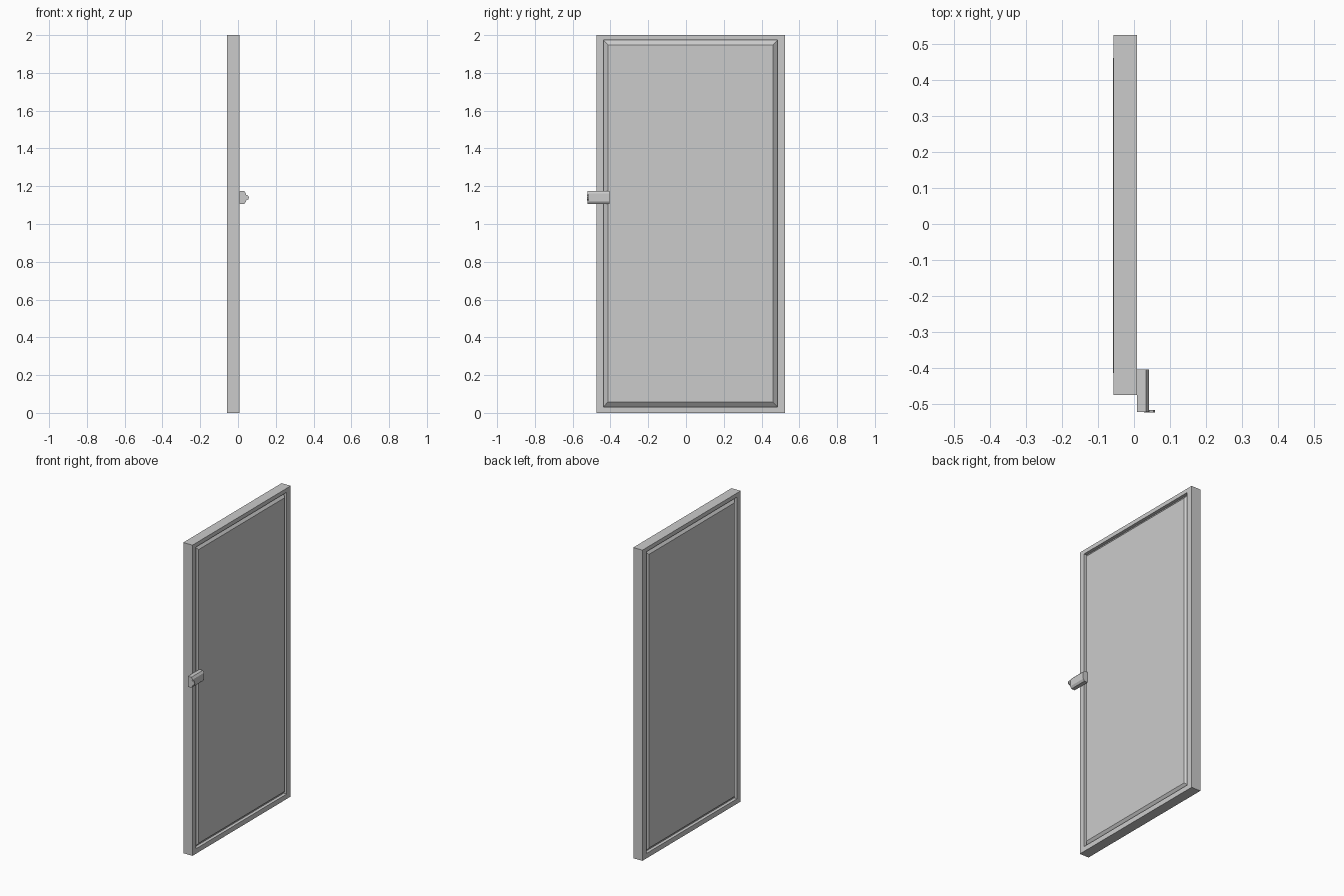
import bpy, bmesh, math
from mathutils import Matrix

if "Cube" in bpy.data.objects:
    bpy.data.objects.remove(bpy.data.objects["Cube"])


def finish(name, bm):
    bmesh.ops.recalc_face_normals(bm, faces=bm.faces)
    me = bpy.data.meshes.new(name)
    bm.to_mesh(me)
    bm.free()
    ob = bpy.data.objects.new(name, me)
    bpy.context.collection.objects.link(ob)
    return ob


def ring(bm, x, y0, y1, z0, z1):
    return [bm.verts.new((x, y, z)) for y, z in ((y0, z0), (y1, z0), (y1, z1), (y0, z1))]


def bridge(bm, a, b):
    n = len(a)
    for i in range(n):
        bm.faces.new((a[i], a[(i + 1) % n], b[(i + 1) % n], b[i]))


# Door leaf: slab with a raised, bevelled panel set in a groove on both sides
CX, HALF, GROOVE = -0.0245, 0.0325, 0.02
bm = bmesh.new()
outer = []
for s in (1, -1):
    rings = [ring(bm, CX + s * HALF, -0.475, 0.525, 0, 2),
             ring(bm, CX + s * HALF, -0.438, 0.484, 0.032, 1.974),
             ring(bm, CX + s * (HALF - GROOVE), -0.438, 0.484, 0.032, 1.974),
             ring(bm, CX + s * (HALF + 0.001), -0.413, 0.46, 0.058, 1.948)]
    for a, b in zip(rings, rings[1:]):
        bridge(bm, a, b)
    bm.faces.new(rings[-1])
    outer.append(rings[0])
bridge(bm, *outer)
finish("door_leaf", bm)

# Latch body: chamfered bar overhanging the door edge
profile = [(0.008, 1.106), (0.033, 1.106), (0.042, 1.119),
           (0.042, 1.161), (0.033, 1.174), (0.008, 1.174)]
bm = bmesh.new()
ends = [[bm.verts.new((x, y, z)) for x, z in profile] for y in (-0.521, -0.404)]
bridge(bm, *ends)
for e in ends:
    bm.faces.new(e)
finish("latch_body", bm)

# Latch knob: small disc at the end of the latch
bm = bmesh.new()
bmesh.ops.create_cone(bm, cap_ends=True, segments=8, radius1=0.015, radius2=0.015, depth=0.007,
                      matrix=Matrix.Translation((0.043, -0.5195, 1.14)) @ Matrix.Rotation(math.pi / 2, 4, 'X'))
finish("latch_knob", bm)
